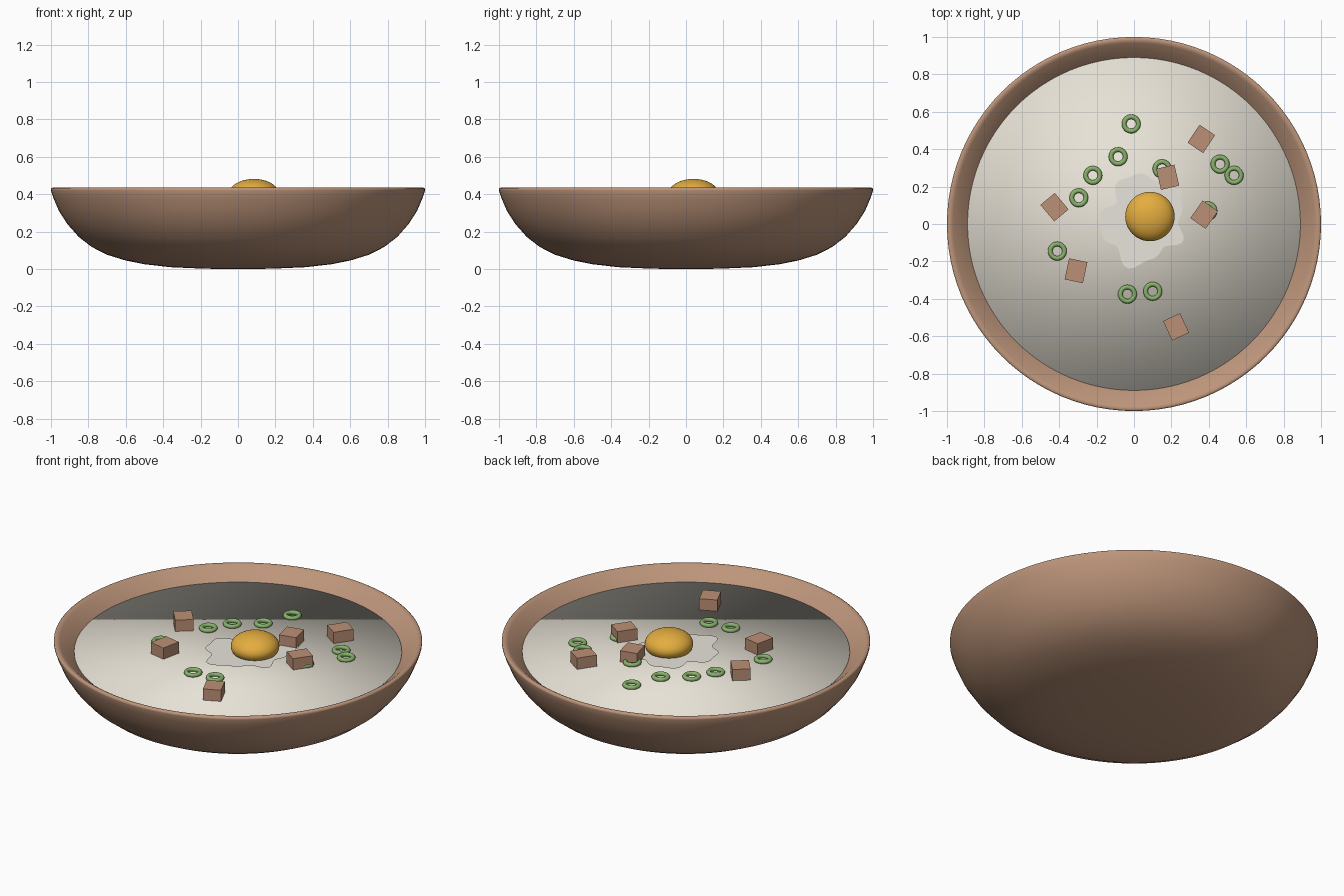
import bpy, bmesh
from math import sin, cos, pi, radians
from mathutils import Matrix

if "Cube" in bpy.data.objects:
    bpy.data.objects.remove(bpy.data.objects["Cube"])


def material(name, rgb):
    m = bpy.data.materials.new(name)
    m.use_nodes = True
    m.diffuse_color = (*rgb, 1)
    m.node_tree.nodes["Principled BSDF"].inputs["Base Color"].default_value = (*rgb, 1)
    return m


CLAY = material("clay brown", (0.51, 0.30, 0.195))
CREAM = material("porridge cream", (0.80, 0.76, 0.67))
WHITE = material("egg white", (0.84, 0.82, 0.75))
YOLK = material("yolk yellow", (0.78, 0.42, 0.05))
GREEN = material("onion green", (0.25, 0.45, 0.15))
MEAT = material("meat brown", (0.50, 0.28, 0.18))


def finish(name, bm, mat, smooth=True, location=(0, 0, 0), turn=0):
    """Turn a bmesh into a named, coloured object."""
    bmesh.ops.recalc_face_normals(bm, faces=bm.faces)
    for f in bm.faces:
        f.smooth = smooth
    mesh = bpy.data.meshes.new(name)
    bm.to_mesh(mesh)
    bm.free()
    mesh.materials.append(mat)
    obj = bpy.data.objects.new(name, mesh)
    obj.location = location
    obj.rotation_euler.z = radians(turn)
    bpy.context.collection.objects.link(obj)
    return obj


def lathe(name, profile, mat, steps, location=(0, 0, 0), closed=False):
    """Spin an (r, z) profile around the z axis."""
    bm = bmesh.new()
    verts = [bm.verts.new((r, 0, z)) for r, z in profile]
    edges = [bm.edges.new(p) for p in zip(verts, verts[1:])]
    if closed:
        edges.append(bm.edges.new((verts[-1], verts[0])))
    bmesh.ops.spin(bm, geom=verts + edges, axis=(0, 0, 1), cent=(0, 0, 0),
                   steps=steps, angle=2 * pi, use_merge=True)
    bmesh.ops.remove_doubles(bm, verts=bm.verts, dist=1e-5)
    return finish(name, bm, mat, location=location)


# Bowl: outside wall, rounded rim, inside wall and floor
outside = [(0, 0), (0.073, 0), (0.2, 0.003), (0.36, 0.010), (0.5, 0.026), (0.6, 0.046),
           (0.7, 0.077), (0.78, 0.118), (0.85, 0.172), (0.91, 0.24), (0.955, 0.31), (0.985, 0.38)]
rim = [(0.998, 0.42), (0.998, 0.43), (0.99, 0.435), (0.977, 0.434), (0.965, 0.427)]
inside = [(0.93, 0.397), (0.888, 0.36), (0.83, 0.29), (0.7, 0.17), (0.5, 0.09), (0, 0.06)]
bowl = lathe("bowl", outside + rim + inside, CLAY, 96)
bowl.scale = (1.002, 1.002, 1)

# Porridge: a shallow disc filling the bowl
bm = bmesh.new()
bmesh.ops.create_cone(bm, cap_ends=True, segments=96, radius1=0.89, radius2=0.89, depth=0.04)
finish("porridge", bm, CREAM, location=(0, 0, 0.345))

# Egg white: a thin wavy-edged puddle
bm = bmesh.new()
bmesh.ops.create_circle(bm, cap_ends=True, segments=64, radius=1)
for v in bm.verts:
    a = 2 * pi * v.index / 64
    r = 0.225 + 0.025 * cos(5 * a + 2.6) + 0.015 * sin(9 * a) + 0.02 * cos(2 * a - 2.2)
    v.co = (r * cos(a), r * sin(a), 0)
bmesh.ops.inset_region(bm, faces=bm.faces[:], thickness=0.03, depth=0)
top = max(bm.faces, key=lambda f: len(f.verts))
for v in top.verts:
    v.co.z = 0.006
finish("egg_white", bm, WHITE, location=(0.05, 0.03, 0.3655))

# Egg yolk
bm = bmesh.new()
bmesh.ops.create_uvsphere(bm, u_segments=48, v_segments=24, radius=1,
                          matrix=Matrix.Diagonal((0.132, 0.132, 0.078, 1)))
finish("egg_yolk", bm, YOLK, location=(0.085, 0.04, 0.404))

# Spring onion rings
ring_profile = [(0.038 + 0.0125 * cos(2 * pi * i / 12), 0.0125 * sin(2 * pi * i / 12)) for i in range(12)]
ring_spots = [(-0.015, 0.535), (-0.085, 0.36), (-0.22, 0.26), (-0.295, 0.14), (-0.41, -0.145),
              (-0.035, -0.375), (0.1, -0.36), (0.15, 0.295), (0.46, 0.32), (0.535, 0.26), (0.395, 0.07)]
for i, (x, y) in enumerate(ring_spots):
    lathe(f"onion_ring_{i + 1}", ring_profile, GREEN, 28, (x, y, 0.373), closed=True)

# Meat cubes: x, y, turn in degrees
cube_spots = [(0.36, 0.455, -34), (0.18, 0.25, 13), (0.375, 0.05, -35),
              (-0.425, 0.09, 40), (-0.31, -0.25, -12), (0.225, -0.55, 25)]
for i, (x, y, turn) in enumerate(cube_spots):
    bm = bmesh.new()
    bmesh.ops.create_cube(bm, size=1, matrix=Matrix.Diagonal((0.1, 0.115, 0.085, 1)))
    finish(f"meat_cube_{i + 1}", bm, MEAT, False, (x, y, 0.39), turn)
